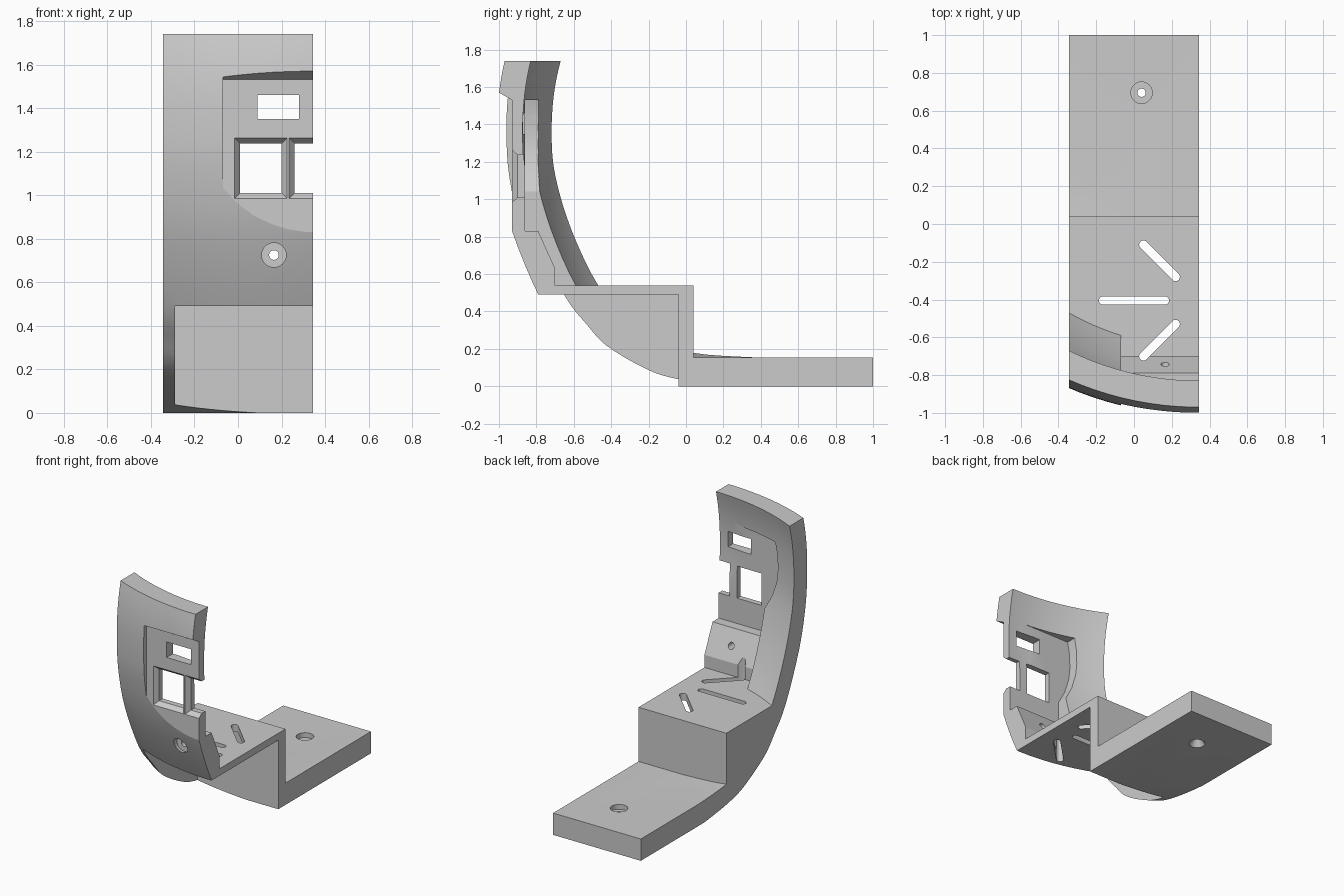
import bpy, bmesh, math
from mathutils import Vector

if "Cube" in bpy.data.objects:
    bpy.data.objects.remove(bpy.data.objects["Cube"])

AX, AY = 0.345, 0.74          # axis of the revolved shell
HALF = 0.345                  # half width of the bracket


def add_object(name, bm):
    bmesh.ops.recalc_face_normals(bm, faces=bm.faces)
    me = bpy.data.meshes.new(name)
    bm.to_mesh(me)
    bm.free()
    ob = bpy.data.objects.new(name, me)
    bpy.context.collection.objects.link(ob)
    return ob


def loft(name, rings):
    """Closed solid through matching rings of points."""
    bm = bmesh.new()
    rows = [[bm.verts.new(p) for p in ring] for ring in rings]
    n = len(rows[0])
    for a, b in zip(rows, rows[1:]):
        for i in range(n):
            j = (i + 1) % n
            bm.faces.new((a[i], a[j], b[j], b[i]))
    bm.faces.new(rows[0])
    bm.faces.new(rows[-1])
    return add_object(name, bm)


def side_prism(name, yz, x0, x1):
    return loft(name, [[(x, y, z) for y, z in yz] for x in (x0, x1)])


def front_prism(name, xz, y0, y1):
    return loft(name, [[(x, y, z) for x, z in xz] for y in (y0, y1)])


def rect(x0, x1, z0, z1):
    return [(x0, z0), (x1, z0), (x1, z1), (x0, z1)]


def round_cut(name, start, end, r0, r1):
    """Cylinder or cone between two points, along y or z."""
    s, e = Vector(start), Vector(end)
    u = Vector((1, 0, 0))
    v = (e - s).normalized().cross(u)
    angles = [2 * math.pi * i / 32 for i in range(32)]
    return loft(name, [[c + r * (u * math.cos(t) + v * math.sin(t)) for t in angles]
                       for c, r in ((s, r0), (e, r1))])


def slot(name, a, b, r, z0, z1):
    a, b = Vector(a), Vector(b)
    d = (b - a).normalized()
    base = math.atan2(d.y, d.x)
    pts = []
    for c, off in ((b, -math.pi / 2), (a, math.pi / 2)):
        for i in range(9):
            t = base + off + math.pi * i / 8
            pts.append((c.x + r * math.cos(t), c.y + r * math.sin(t)))
    return loft(name, [[(x, y, z) for x, y in pts] for z in (z0, z1)])


def revolve(name, pts, steps=4, seg=144):
    """Smooth (Catmull-Rom) radius/height profile turned about the shell axis."""
    p = [Vector(q) for q in pts]
    p = [2 * p[0] - p[1]] + p + [2 * p[-1] - p[-2]]
    prof = []
    for a, b, c, d in zip(p, p[1:], p[2:], p[3:]):
        for k in range(steps):
            t = k / steps
            prof.append(0.5 * (2 * b + (c - a) * t + (2 * a - 5 * b + 4 * c - d) * t * t
                               + (3 * b - a - 3 * c + d) * t ** 3))
    prof.append(p[-2])
    ang = [2 * math.pi * (i + 0.5) / seg for i in range(seg)]
    return loft(name, [[(AX + r * math.cos(t), AY + r * math.sin(t), z) for t in ang]
                       for r, z in prof])


def boolean(ob, cutter, op='DIFFERENCE'):
    m = ob.modifiers.new(op.lower(), 'BOOLEAN')
    m.operation, m.solver, m.object = op, 'EXACT', cutter
    bpy.context.view_layer.objects.active = ob
    bpy.ops.object.modifier_apply(modifier=m.name)
    bpy.data.objects.remove(cutter)


# Body block trimmed by the outer revolved surface
body = side_prism("curved_bracket", [(-1.1, 0), (1, 0), (1, 1.74), (-1.1, 1.74)], -HALF, HALF)
boolean(body, revolve("outer", [
    (0.55, -0.03), (0.82, 0), (1.04, 0.047), (1.166, 0.105), (1.33, 0.22), (1.42, 0.33),
    (1.53, 0.49), (1.67, 0.83), (1.735, 1.12), (1.75, 1.35), (1.742, 1.55),
    (1.71, 1.74), (1.66, 1.9)]), 'INTERSECT')

# Hollow inside the shell, kept above the stepped floor
hollow = side_prism("hollow", [(-1.3, 0.54), (0.04, 0.54), (0.04, 0.155), (1.2, 0.155),
                               (1.2, 1.85), (-1.3, 1.85)], -0.5, 0.5)
boolean(hollow, revolve("inner", [
    (0.6, 0.14), (0.79, 0.155), (0.98, 0.178), (1.12, 0.24), (1.25, 0.35), (1.393, 0.54),
    (1.52, 0.84), (1.595, 1.12), (1.614, 1.33), (1.604, 1.55), (1.57, 1.74),
    (1.52, 1.9)]), 'INTERSECT')
boolean(body, hollow)

cutters = [
    # open space under the deck, leaving the left side wall
    side_prism("under_deck", [(-1.2, -0.1), (-0.04, -0.1), (-0.04, 0.49), (-1.2, 0.49)], -0.29, 0.5),
    # stepped pocket behind the panel, and its arched side
    side_prism("pocket", [(-0.70, 0.54), (-0.70, 0.63), (-0.79, 0.83), (-0.86, 0.83),
                          (-0.86, 1.53), (-0.3, 1.53), (-0.3, 0.54)], -0.07, 0.5),
    front_prism("pocket_side", [(0, 1.0), (-0.07, 1.04), (-0.125, 1.14), (-0.16, 1.25), (-0.17, 1.34),
                                (-0.165, 1.45), (-0.15, 1.53), (0, 1.53)], -0.86, -0.3),
    # flat recess on the front of the panel
    side_prism("front_recess", [(-0.93, 0.83), (-0.93, 1.53), (-0.965, 1.55), (-1.0, 1.57),
                                (-1.2, 1.6), (-1.2, 0.83)], -0.07, 0.5),
    # panel windows
    front_prism("upper_window", rect(0.09, 0.28, 1.35, 1.46), -1.1, -0.7),
    # screw hole below the panel
    round_cut("screw_hole", (0.165, -1.1, 0.725), (0.165, -0.5, 0.725), 0.022, 0.022),
    round_cut("screw_head", (0.165, -1.1, 0.725), (0.165, -0.84, 0.725), 0.056, 0.056),
    # floor hole with a seat on top and a countersink below
    round_cut("floor_hole", (0.04, 0.695, -0.1), (0.04, 0.695, 0.3), 0.022, 0.022),
    round_cut("floor_seat", (0.04, 0.695, 0.12), (0.04, 0.695, 0.3), 0.057, 0.057),
    round_cut("floor_countersink", (0.04, 0.695, -0.01), (0.04, 0.695, 0.05), 0.06, 0.02),
    # deck slots
    slot("slot_mid", (-0.165, -0.405), (0.165, -0.405), 0.021, 0.4, 0.7),
    slot("slot_back", (0.05, -0.11), (0.22, -0.28), 0.023, 0.4, 0.7),
    slot("slot_front", (0.05, -0.70), (0.22, -0.53), 0.023, 0.4, 0.8),
]
# bevelled windows, the second one open at the right edge
for x0, x1 in ((0.01, 0.20), (0.26, 0.50)):
    big, small = rect(x0 - 0.025, x1 + 0.025, 0.985, 1.262), rect(x0, x1, 1.01, 1.237)
    rings = ((big, -1.0), (big, -0.93), (small, -0.90), (small, -0.7))
    cutters.append(loft("bevel_window", [[(x, y, z) for x, z in pts] for pts, y in rings]))

for c in cutters:
    boolean(body, c)

bpy.ops.object.select_all(action='DESELECT')
body.select_set(True)
bpy.context.view_layer.objects.active = body
bpy.ops.object.shade_smooth_by_angle(angle=math.radians(15))
